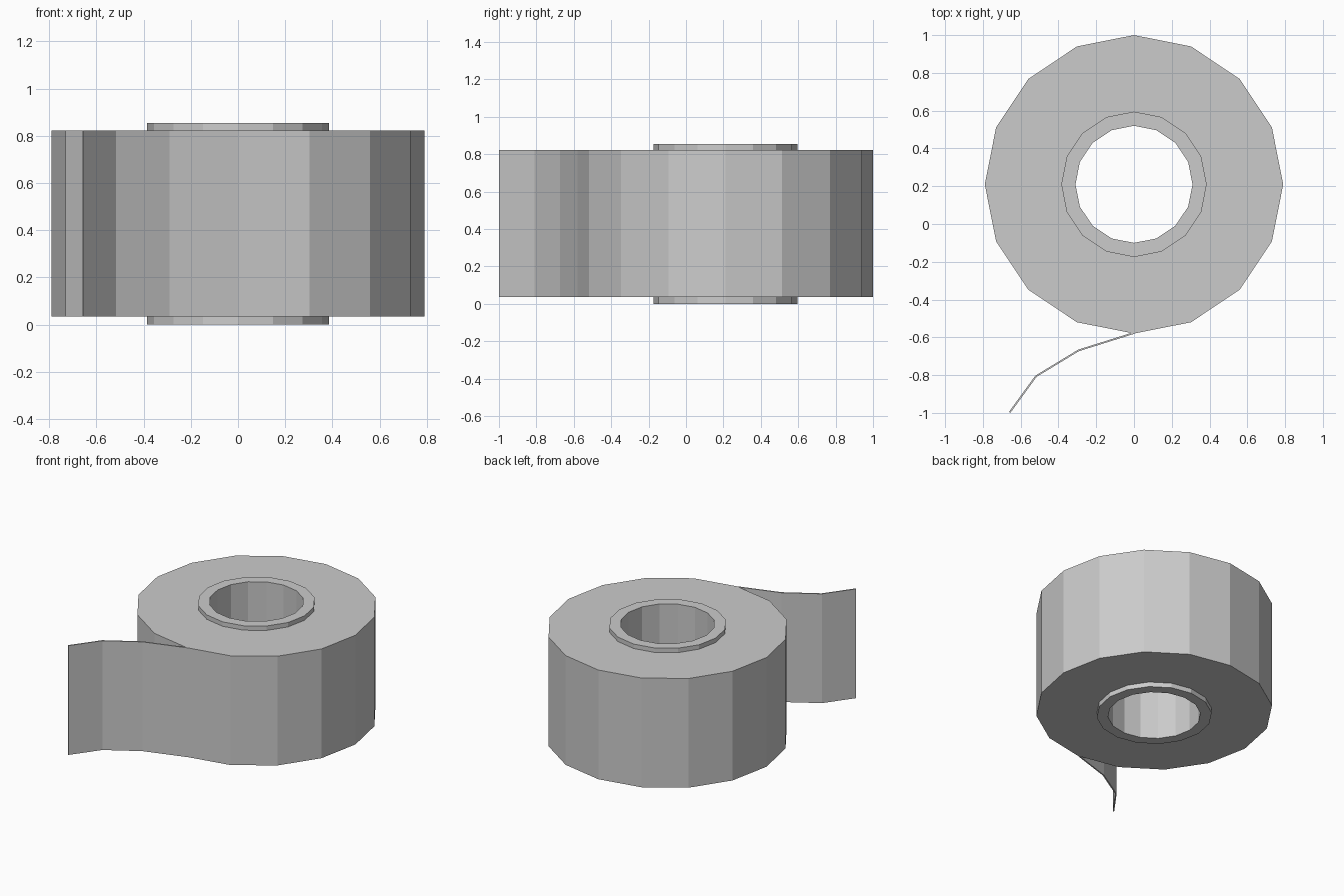
import bpy, bmesh
from math import sin, cos, pi
from mathutils import Vector

if "Cube" in bpy.data.objects:
    bpy.data.objects.remove(bpy.data.objects["Cube"])

CENTRE = (0, 0.21)
SIDES = 16


def make_object(name, bm):
    bmesh.ops.recalc_face_normals(bm, faces=bm.faces)
    mesh = bpy.data.meshes.new(name)
    bm.to_mesh(mesh)
    bm.free()
    bpy.context.collection.objects.link(bpy.data.objects.new(name, mesh))


def ring(name, r_in, r_out, z0, z1):
    """Faceted tube: a square section swept round the roll axis."""
    bm = bmesh.new()
    section = [(r_in, z0), (r_out, z0), (r_out, z1), (r_in, z1)]
    loops = []
    for i in range(SIDES):
        a = 2 * pi * i / SIDES
        loops.append([bm.verts.new((CENTRE[0] + r * cos(a), CENTRE[1] + r * sin(a), z))
                      for r, z in section])
    for i in range(SIDES):
        a, b = loops[i], loops[(i + 1) % SIDES]
        for k in range(4):
            n = (k + 1) % 4
            bm.faces.new((a[k], b[k], b[n], a[n]))
    make_object(name, bm)


def strip(name, path, thick, z0, z1):
    """Thin upright band following a path in plan."""
    pts = [Vector(p) for p in path]
    bm = bmesh.new()
    loops = []
    for i, p in enumerate(pts):
        d = (pts[min(i + 1, len(pts) - 1)] - pts[max(i - 1, 0)]).normalized()
        off = Vector((-d.y, d.x)) * thick / 2
        q, r = p + off, p - off
        loops.append([bm.verts.new((v.x, v.y, z))
                      for v, z in ((q, z0), (r, z0), (r, z1), (q, z1))])
    for a, b in zip(loops, loops[1:]):
        for k in range(4):
            n = (k + 1) % 4
            bm.faces.new((a[k], b[k], b[n], a[n]))
    bm.faces.new(loops[0])
    bm.faces.new(loops[-1])
    make_object(name, bm)


# Inner core, slightly taller than the wound tape
ring("core", 0.31, 0.385, 0.0, 0.855)
# Wound tape
ring("tape_roll", 0.385, 0.79, 0.035, 0.823)
# Loose end of the tape peeling away
strip("tape_end", [(0, -0.577), (-0.293, -0.669), (-0.519, -0.806), (-0.658, -0.997)],
      0.009, 0.035, 0.823)
